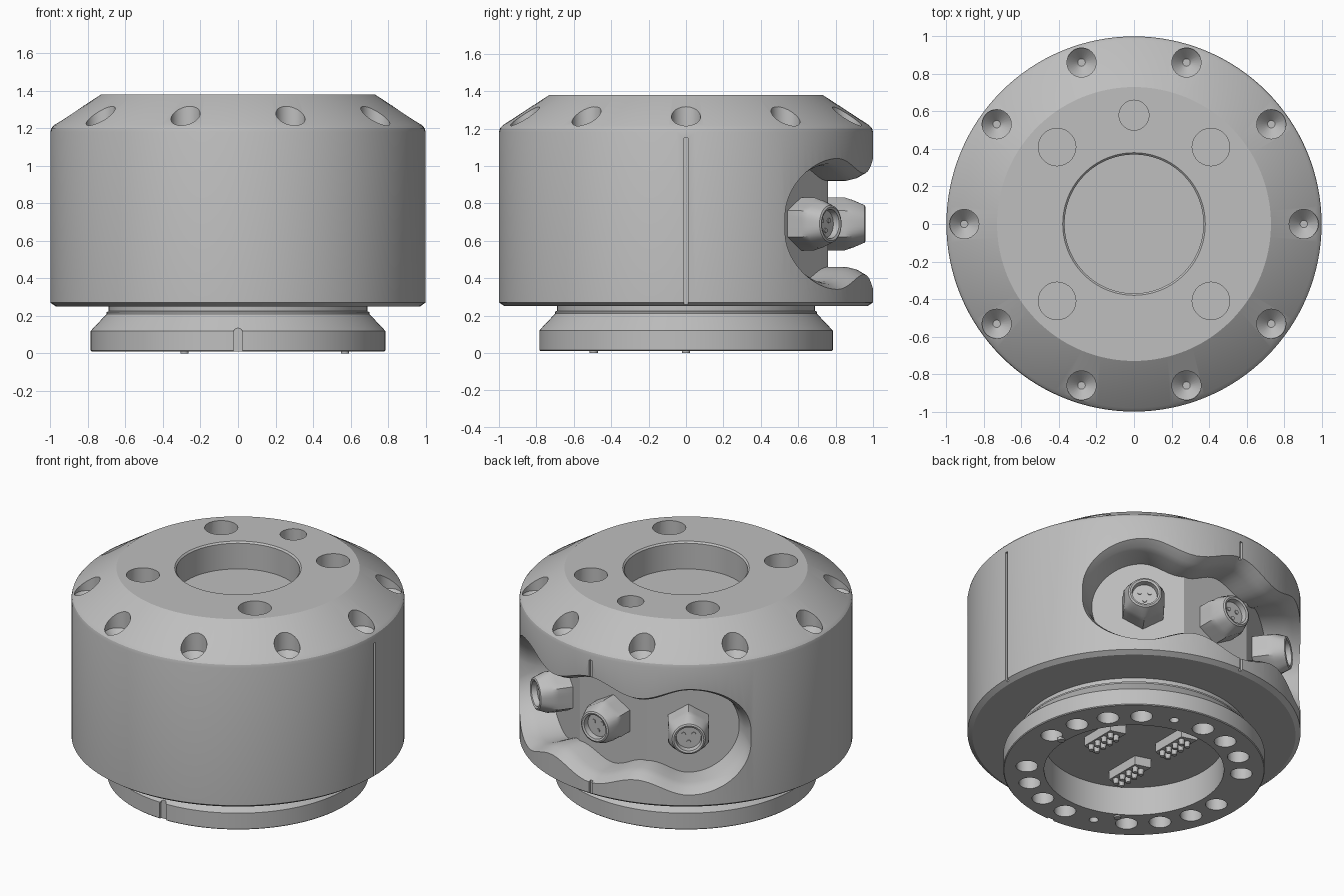
import bpy, bmesh, math
from math import sin, cos, pi, radians
from mathutils import Matrix

if "Cube" in bpy.data.objects:
    bpy.data.objects.remove(bpy.data.objects["Cube"])

metal = bpy.data.materials.new("grey metal")
metal.use_nodes = True
metal.diffuse_color = (0.52, 0.52, 0.52, 1)
metal.node_tree.nodes["Principled BSDF"].inputs["Base Color"].default_value = (0.52, 0.52, 0.52, 1)


def finish(bm, name, smooth=True):
    """Turn a bmesh into a named object."""
    bmesh.ops.recalc_face_normals(bm, faces=bm.faces)
    mesh = bpy.data.meshes.new(name)
    bm.to_mesh(mesh)
    bm.free()
    mesh.materials.append(metal)
    obj = bpy.data.objects.new(name, mesh)
    bpy.context.collection.objects.link(obj)
    if smooth:
        shade(obj)
    return obj


def shade(obj):
    bpy.ops.object.select_all(action='DESELECT')
    obj.select_set(True)
    bpy.context.view_layer.objects.active = obj
    bpy.ops.object.shade_smooth_by_angle(angle=radians(25))


def cylinder(bm, x, y, z0, z1, r, segments=28, tip=None):
    """Upright cylinder; tip is the radius of its lower end."""
    m = Matrix.Translation((x, y, (z0 + z1) / 2))
    bmesh.ops.create_cone(bm, cap_ends=True, segments=segments, radius1=r if tip is None else tip,
                          radius2=r, depth=z1 - z0, matrix=m)


def box(bm, centre, size, turn):
    m = (Matrix.Rotation(turn, 4, 'Z') @ Matrix.Translation(centre)
         @ Matrix.Diagonal((*size, 1)))
    bmesh.ops.create_cube(bm, size=1, matrix=m)


def loft(bm, rings):
    """Skin equal-length rings of points and cap both ends."""
    rows = [[bm.verts.new(p) for p in ring] for ring in rings]
    n = len(rows[0])
    for a, b in zip(rows, rows[1:]):
        for i in range(n):
            j = (i + 1) % n
            bm.faces.new((a[i], a[j], b[j], b[i]))
    bm.faces.new(rows[0])
    bm.faces.new(rows[-1])


def circle(r, z, n=128, x=0, y=0):
    return [(x + r * cos(2 * pi * i / n), y + r * sin(2 * pi * i / n), z) for i in range(n)]


def cut(target, cutter):
    mod = target.modifiers.new("cut", 'BOOLEAN')
    mod.object = cutter
    mod.operation = 'DIFFERENCE'
    mod.solver = 'EXACT'
    bpy.context.view_layer.objects.active = target
    bpy.ops.object.modifier_apply(modifier=mod.name)
    bpy.data.objects.remove(cutter)


# Turned housing: bottom recess, mounting flange, neck, drum, sloped shoulder, top bore
profile = [(.54, .2), (.54, .01), (.78, .01), (.785, .015), (.785, .12), (.7, .21), (.7, .22),
           (.69, .225), (.69, .25), (.97, .25), (1, .27), (1, 1.18), (.995, 1.2), (.98, 1.217),
           (.73, 1.38), (.38, 1.38), (.37, 1.37), (.37, 1.2)]
bm = bmesh.new()
loft(bm, [circle(r, z) for r, z in profile])
housing = finish(bm, "housing", False)

# Wavy connector bay wrapped around the back
bay_angles = [54, 90, 126]
bm = bmesh.new()
sections = []
for k in range(1, 80):
    deg = 90 + 58 * sin(pi * (k / 80 - 0.5))
    a = abs(deg - 90) / 36
    if a < 1:
        h = .27 + .04 * cos(2 * pi * a)
    else:
        s = sin(radians(36 * (a - 1))) / sin(radians(22))
        h = .31 * math.sqrt(max(1 - s * s, .001))
    floor = .76 / cos(radians(min(abs(deg - b) for b in bay_angles)))
    side = [(floor, h), (.9, h), (.95, h + .012), (1, h + .04), (1.06, h + .1)]
    pts = side + [(r, -z) for r, z in reversed(side)]
    c, s = cos(radians(deg)), sin(radians(deg))
    sections.append([(r * c, r * s, .69 + z) for r, z in pts])
loft(bm, sections)
cut(housing, finish(bm, "bay_cutter", False))

# Drilled holes and alignment grooves
bm = bmesh.new()
for sx in (-1, 1):
    for sy in (-1, 1):
        cylinder(bm, sx * .41, sy * .41, 1.24, 1.5, .1)
cylinder(bm, 0, .58, 1.24, 1.5, .08)
for k in range(10):
    a = k * pi / 5
    x, y = .905 * cos(a), .905 * sin(a)
    loft(bm, [circle(r, z, 24, x, y) for r, z in ((.02, 1.14), (.078, 1.2), (.078, 1.5))])
for k in range(20):
    if k % 10 == 9:
        continue
    a = k * pi / 10
    r = .028 if k % 10 == 4 else .066
    cylinder(bm, .645 * cos(a), .645 * sin(a), -.1, .1, r, 24)
for turn in (0, pi / 2):
    box(bm, (1.03, 0, .69), (.09, .02, .92), turn)
cut(housing, finish(bm, "hole_cutter", False))

# Round-topped notch at the front of the flange
bm = bmesh.new()
notch = [(-.025, -.1), (.025, -.1)] + [(.025 * cos(t * pi / 8), .11 + .025 * sin(t * pi / 8))
                                       for t in range(9)]
loft(bm, [[(x, y, z) for x, z in notch] for y in (-.9, -.768)])
cut(housing, finish(bm, "notch_cutter", False))
shade(housing)


# Hexagonal sockets in the bay
def hex_ring(limit, z, n=48):
    pts = []
    for i in range(n):
        a = 2 * pi * i / n
        r = min(.122 / cos((a % (pi / 3)) - pi / 6), limit)
        pts.append((r * cos(a), r * sin(a), z))
    return pts


for deg, side in zip(bay_angles, ("left", "middle", "right")):
    bm = bmesh.new()
    loft(bm, [hex_ring(.2, .74), hex_ring(.2, .85), hex_ring(.128, .89), hex_ring(.1, .955),
              circle(.09, .96, 48), circle(.078, .955, 48), circle(.074, .92, 48)])
    for t in range(3):
        a = t * 2 * pi / 3
        cylinder(bm, .035 * cos(a), .035 * sin(a), .915, .926, .013, 12)
    bm.transform(Matrix.Translation((0, 0, .69)) @ Matrix.Rotation(radians(deg), 4, 'Z')
                 @ Matrix.Rotation(pi / 2, 4, 'Y'))
    finish(bm, side + "_socket")

# Pin blocks in the bottom recess
for k in range(3):
    a = k * 2 * pi / 3
    x, y = .25 * cos(a) - .03, .25 * sin(a) - .02
    bm = bmesh.new()
    outline = [(-.05, -.15), (.05, -.12), (.05, .12), (-.05, .15)]
    loft(bm, [[(x + u, y + v, z) for u, v in outline] for z in (.205, .14)])
    for i in range(4):
        for u in (-.022, .022):
            cylinder(bm, x + u, y - .09 + .06 * i, .105, .16, .021, 12, tip=.015)
    finish(bm, "pin_block_%d" % (k + 1))

# Small locating feet under the flange
bm = bmesh.new()
for a in (0, 4 * pi / 3):
    cylinder(bm, .57 * cos(a), .57 * sin(a), 0, .02, .022, 16)
finish(bm, "locating_feet")
